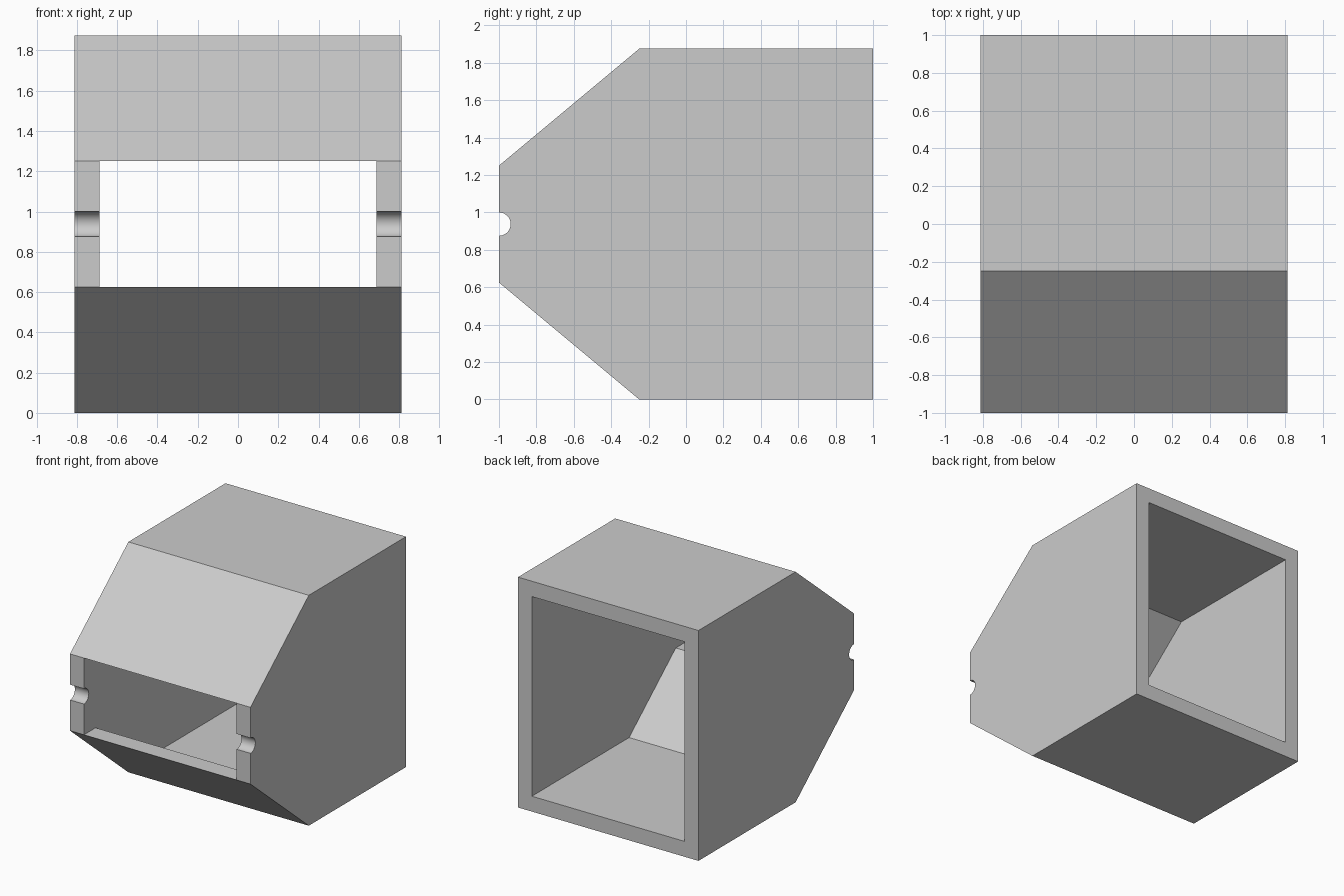
import bpy
import bmesh
from math import radians, sin, cos, pi

cube = bpy.data.objects.get("Cube")
if cube:
    bpy.data.objects.remove(cube, do_unlink=True)

HEIGHT = 1.875
MID = HEIGHT / 2
HALF_WIDTH = 0.8125
WALL = 0.125
NOTCH_RADIUS = 0.0625
NOTCH_STEPS = 24

# Single grey material
grey = bpy.data.materials.new("light_grey")
grey.use_nodes = True
grey.diffuse_color = (0.6, 0.6, 0.6, 1)
grey.node_tree.nodes["Principled BSDF"].inputs["Base Color"].default_value = grey.diffuse_color


def extrude_profile(name, points, half_width):
    """Extrude a closed (y, z) side profile symmetrically along x."""
    bm = bmesh.new()
    face = bm.faces.new([bm.verts.new((-half_width, y, z)) for y, z in points])
    result = bmesh.ops.extrude_face_region(bm, geom=[face])
    moved = [v for v in result["geom"] if isinstance(v, bmesh.types.BMVert)]
    bmesh.ops.translate(bm, verts=moved, vec=(2 * half_width, 0, 0))
    bmesh.ops.recalc_face_normals(bm, faces=bm.faces)
    mesh = bpy.data.meshes.new(name)
    bm.to_mesh(mesh)
    bm.free()
    mesh.materials.append(grey)
    obj = bpy.data.objects.new(name, mesh)
    bpy.context.collection.objects.link(obj)
    return obj


def mirrored(lower):
    """Complete a lower half profile with its mirror image above mid height."""
    return lower + [(y, HEIGHT - z) for y, z in reversed(lower)]


# Tapered housing, with a half-round notch across its front edge
notch = []
for i in range(NOTCH_STEPS + 1):
    a = pi / 2 - pi * i / NOTCH_STEPS
    notch.append((-1 + NOTCH_RADIUS * cos(a), MID + NOTCH_RADIUS * sin(a)))
housing = extrude_profile(
    "housing", mirrored([(-1, 0.625), (-0.25, 0), (1, 0)]) + notch, HALF_WIDTH)

# Hollow passage, open at the front and the back
cutter = extrude_profile(
    "passage_cutter",
    mirrored([(-1.2, 0.625), (-0.85, 0.625), (-0.25, WALL), (1.2, WALL)]),
    HALF_WIDTH - WALL)
cutter.hide_render = True

cut = housing.modifiers.new("passage", "BOOLEAN")
cut.operation = "DIFFERENCE"
cut.solver = "EXACT"
cut.object = cutter

bpy.ops.object.select_all(action="DESELECT")
housing.select_set(True)
bpy.context.view_layer.objects.active = housing
bpy.ops.object.modifier_apply(modifier=cut.name)
bpy.data.objects.remove(cutter, do_unlink=True)

# Smooth notch, crisp edges elsewhere
bpy.ops.object.shade_smooth_by_angle(angle=radians(30))
